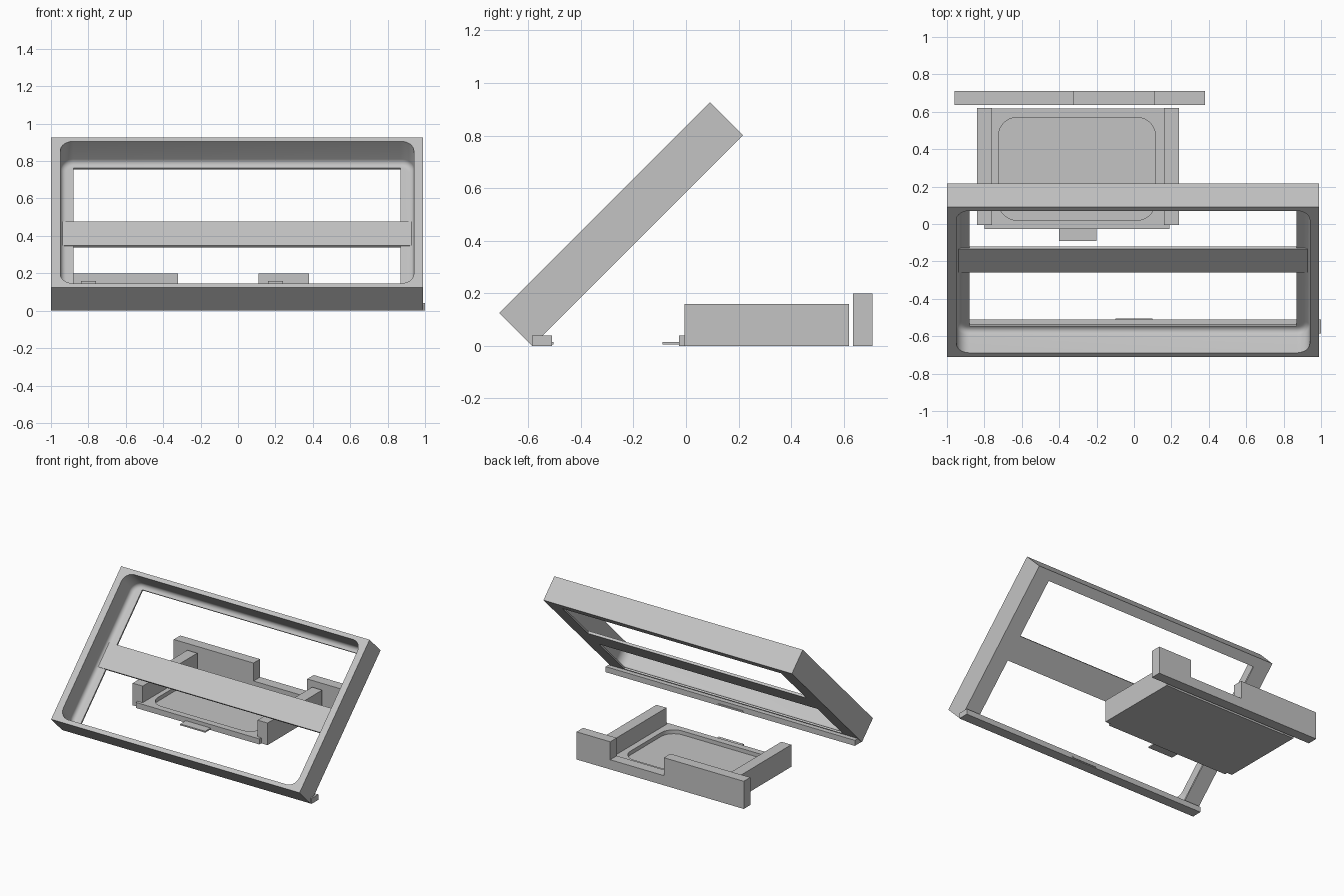
import bpy, bmesh
from math import sin, cos, pi, radians

cube = bpy.data.objects.get("Cube")
if cube:
    bpy.data.objects.remove(cube)

grey = bpy.data.materials.new("plain grey")
grey.use_nodes = True
GREY = (0.55, 0.55, 0.55, 1)
grey.diffuse_color = GREY
grey.node_tree.nodes["Principled BSDF"].inputs["Base Color"].default_value = GREY


def finish(bm, name, smooth=False):
    """Turn a bmesh into a named grey object."""
    bmesh.ops.remove_doubles(bm, verts=bm.verts, dist=1e-5)
    bmesh.ops.recalc_face_normals(bm, faces=bm.faces)
    mesh = bpy.data.meshes.new(name)
    bm.to_mesh(mesh)
    bm.free()
    mesh.materials.append(grey)
    obj = bpy.data.objects.new(name, mesh)
    bpy.context.collection.objects.link(obj)
    if smooth:
        bpy.ops.object.select_all(action="DESELECT")
        obj.select_set(True)
        bpy.context.view_layer.objects.active = obj
        bpy.ops.object.shade_smooth_by_angle(angle=radians(35))
    return obj


def box(name, x, y, z):
    """Box from its extents along each axis."""
    bm = bmesh.new()
    bmesh.ops.create_cube(bm, size=1)
    for v in bm.verts:
        v.co = [lo + (c + 0.5) * (hi - lo) for c, (lo, hi) in zip(v.co, (x, y, z))]
    return finish(bm, name)


def ring(bm, hw, hh, r, z, steps=8):
    """Rounded rectangle of vertices centred on the z axis."""
    verts = []
    for k, (sx, sy) in enumerate([(1, 1), (-1, 1), (-1, -1), (1, -1)]):
        for i in range(steps + 1):
            a = (k + i / steps) * pi / 2
            verts.append(bm.verts.new((sx * (hw - r) + r * cos(a),
                                       sy * (hh - r) + r * sin(a), z)))
    return verts


def loft(name, sections, closed):
    """Skin rounded rectangles; join the last to the first, or cap both ends."""
    bm = bmesh.new()
    rings = [ring(bm, *s) for s in sections]
    pairs = list(zip(rings, rings[1:]))
    if closed:
        pairs.append((rings[-1], rings[0]))
    else:
        bm.faces.new(rings[0])
        bm.faces.new(rings[-1])
    for a, b in pairs:
        for i in range(len(a)):
            j = (i + 1) % len(a)
            bm.faces.new((a[i], a[j], b[j], b[i]))
    return finish(bm, name, smooth=True)


# Tilted frame: deep rounded cavity, filleted floor lip, square opening
W, H, T = 0.995, 0.567, 0.177
CAV_W, CAV_H, R = W - 0.05, H - 0.03, 0.07
FILLET, FLOOR = 0.03, 0.165
sections = [(W, H, 0, -T), (W, H, 0, 0), (CAV_W, CAV_H, R, 0)]
for i in range(6):
    a = i / 5 * pi / 2
    inset = FILLET * (1 - cos(a))
    sections.append((CAV_W - inset, CAV_H - inset, R - inset,
                     -FLOOR + FILLET * (1 - sin(a))))
HOLE_W, HOLE_H = W - 0.12, H - 0.068
sections += [(HOLE_W, HOLE_H, 0, -FLOOR), (HOLE_W, HOLE_H, 0, -T)]
frame = loft("tilted_frame", sections, closed=True)

# Flat strip across the middle of the frame
strip = box("cross_strip", (-0.935, 0.935), (-0.09, 0.09), (-T, -T + 0.018))

half = H * cos(pi / 4)
for part in (frame, strip):
    part.rotation_euler.x = pi / 4
    part.location = (-0.005, -0.71 + half, 0.125 + half)

# Foot bar under the lower edge of the frame
box("foot_bar", (-0.995, 1.0), (-0.585, -0.51), (0, 0.04))
box("foot_bar_tab", (-0.1, 0.1), (-0.511, -0.504), (0.005, 0.015))

# Tray with a rounded recess
tw, th = 0.495, 0.322
tray = loft("tray_base", [(tw, th, 0, 0), (tw, th, 0, 0.04),
                          (0.42, 0.275, 0.1, 0.04), (0.42, 0.275, 0.1, 0.012)],
            closed=False)
tray.location = (-0.305, 0.295, 0)
box("tray_front_tab", (-0.4, -0.2), (-0.09, -0.02), (0.005, 0.015))

# Side rails of the tray
for side, x in (("right", -0.84), ("left", 0.16)):
    box(side + "_tray_rail", (x, x + 0.08), (-0.005, 0.62), (0, 0.16))

# Back wall with a lowered middle, extruded from its outline
outline = [(-0.96, 0), (0.38, 0), (0.38, 0.2), (0.11, 0.2),
           (0.11, 0.07), (-0.32, 0.07), (-0.32, 0.2), (-0.96, 0.2)]
bm = bmesh.new()
face = bm.faces.new([bm.verts.new((x, 0.635, z)) for x, z in outline])
extruded = bmesh.ops.extrude_face_region(bm, geom=[face])["geom"]
bmesh.ops.translate(bm, vec=(0, 0.075, 0),
                    verts=[v for v in extruded if isinstance(v, bmesh.types.BMVert)])
if not face.is_valid or not any(len(f.verts) == 8 and abs(f.calc_center_median().y - 0.635) < 1e-4
                                for f in bm.faces):
    bmesh.ops.holes_fill(bm, edges=bm.edges)
finish(bm, "back_wall")
